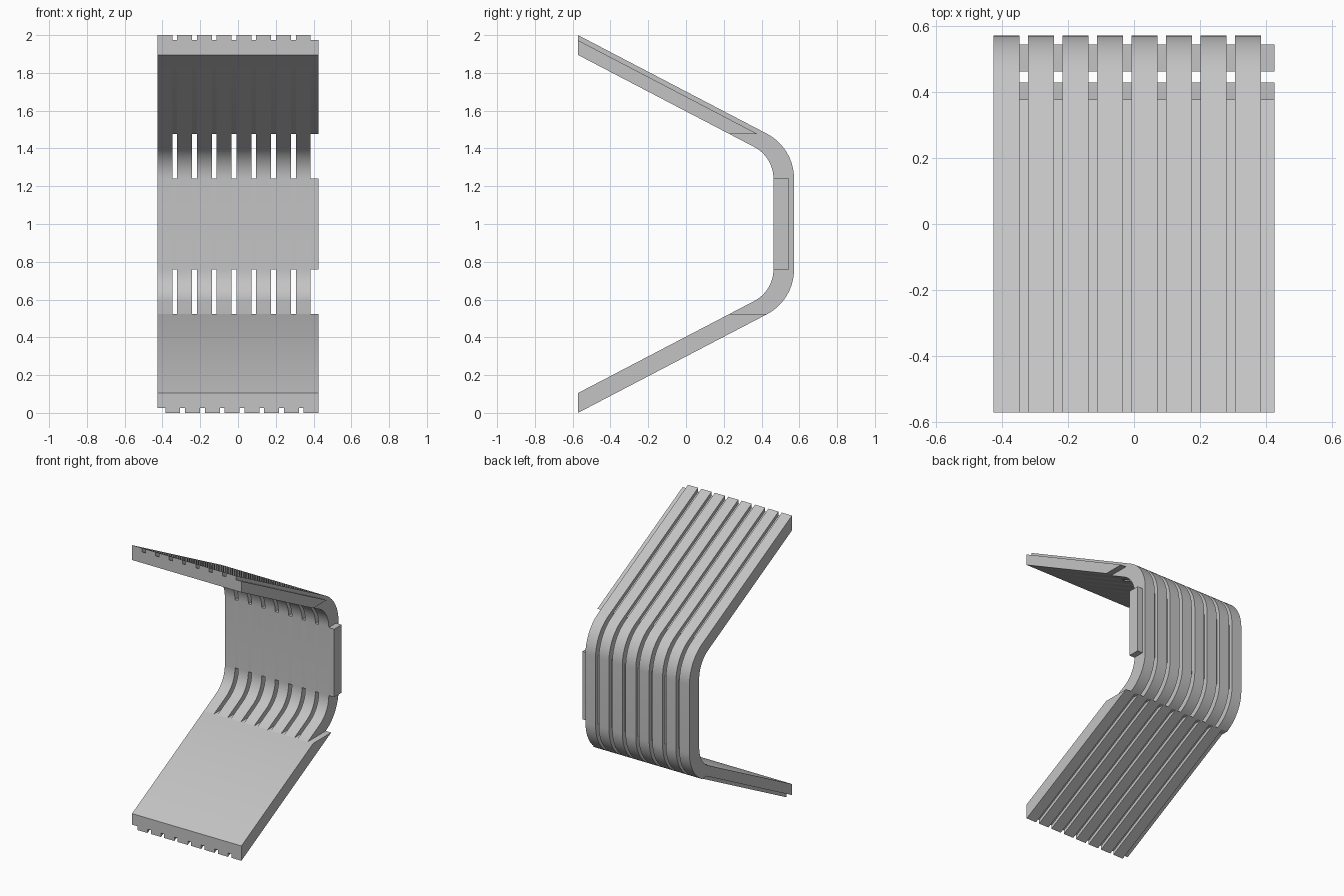
import bpy, bmesh
from math import atan, cos, sin, tan, pi

cube = bpy.data.objects.get("Cube")
if cube:
    bpy.data.objects.remove(cube, do_unlink=True)

# Main dimensions
FRONT, BACK_OUT, BACK_IN = -0.572, 0.572, 0.463
HALF_W, RIB_W, GAP = 0.427, 0.079, 0.0257
PITCH = RIB_W + GAP
SLOPE, THICK, STEP = 0.522, 0.105, 0.027
SEAM, MID = 1.477, 1.24          # limits of the bend, upper half
ANGLE = atan(SLOPE)

grey = bpy.data.materials.new("plain grey")
grey.use_nodes = True
grey.diffuse_color = (0.55, 0.55, 0.55, 1)
grey.node_tree.nodes["Principled BSDF"].inputs["Base Color"].default_value = (0.55, 0.55, 0.55, 1)


def line_z(y, drop):
    """Height on the upper arm, measured below its outer face."""
    return 2 - drop - SLOPE * (y - FRONT)


def line_y(z, drop):
    return FRONT + (2 - drop - z) / SLOPE


def bend(back, drop, steps=14):
    """Arc from the upper arm line down to the vertical back."""
    turn = pi / 2 - ANGLE
    radius = (line_z(back, drop) - MID) / tan(turn / 2)
    angles = [pi / 2 - ANGLE - turn * i / steps for i in range(steps + 1)]
    return [(back - radius + radius * cos(a), MID + radius * sin(a)) for a in angles]


def flip(points):
    return [(y, 2 - z) for y, z in points]


def extrude(name, profile, spans):
    """Extrude a y-z profile over several x spans."""
    bm = bmesh.new()
    for x0, x1 in spans:
        face = bm.faces.new([bm.verts.new((x0, y, z)) for y, z in profile])
        out = bmesh.ops.extrude_face_region(bm, geom=[face])
        moved = [v for v in out["geom"] if isinstance(v, bmesh.types.BMVert)]
        bmesh.ops.translate(bm, verts=moved, vec=(x1 - x0, 0, 0))
    bmesh.ops.recalc_face_normals(bm, faces=bm.faces)
    mesh = bpy.data.meshes.new(name)
    bm.to_mesh(mesh)
    bm.free()
    mesh.materials.append(grey)
    obj = bpy.data.objects.new(name, mesh)
    bpy.context.collection.objects.link(obj)
    bpy.ops.object.select_all(action="DESELECT")
    obj.select_set(True)
    bpy.context.view_layer.objects.active = obj
    bpy.ops.object.shade_smooth_by_angle(angle=0.5)
    return obj


# Eight ribs and the gaps beside them; the lower arm is offset the other way
ribs = [(-HALF_W + i * PITCH, -HALF_W + i * PITCH + RIB_W) for i in range(8)]
gaps = [(x1, min(x1 + GAP, HALF_W)) for _, x1 in ribs[:-1]] + [(ribs[-1][1], HALF_W)]


def mirrored(spans):
    return [(-b, -a) for a, b in spans]


# Bent ribs: upper arm, back and both bends
outer, inner = bend(BACK_OUT, 0), bend(BACK_IN, THICK)
seam_cut = [(line_y(SEAM, 0), 2 - SEAM), (line_y(SEAM, THICK), 2 - SEAM)]
rib = ([(FRONT, 2)] + outer + flip(outer)[::-1][:-1] + seam_cut
       + flip(inner) + inner[::-1] + [(FRONT, 2 - THICK)])
extrude("bent_ribs", rib, ribs)


# Arms: spacers fill the gaps, set back from the outer face
def arm(drop):
    return [(FRONT, 2 - drop), (line_y(SEAM, drop), SEAM),
            (line_y(SEAM, THICK), SEAM), (FRONT, 2 - THICK)]


extrude("upper_spacers", arm(STEP), gaps)
extrude("lower_spacers", flip(arm(STEP)), mirrored(gaps))
extrude("lower_ribs", flip(arm(0)), mirrored(ribs))

# Back spacers
back = [(BACK_IN, 2 - MID), (BACK_OUT - STEP, 2 - MID), (BACK_OUT - STEP, MID), (BACK_IN, MID)]
extrude("back_spacers", back, gaps)
